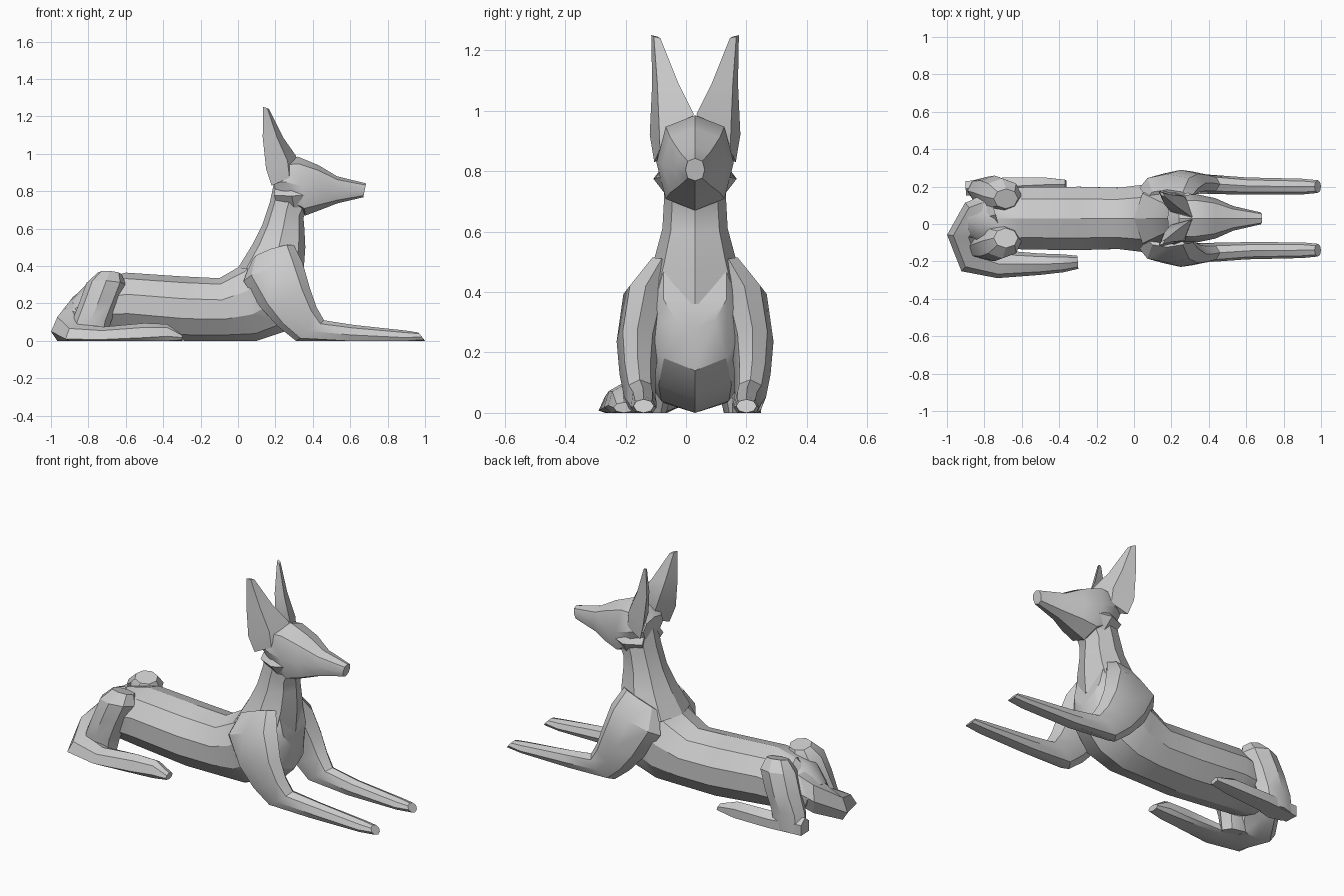
import bpy, bmesh, math
from mathutils import Vector

old = bpy.data.objects.get("Cube")
if old:
    bpy.data.objects.remove(old)

MID = 0.03  # centre line of the animal in y

stone = bpy.data.materials.new("pale_grey")
stone.use_nodes = True
GREY = (0.6, 0.6, 0.6, 1)
stone.diffuse_color = GREY
stone.node_tree.nodes["Principled BSDF"].inputs["Base Color"].default_value = GREY


def bulge(value, power):
    return math.copysign(abs(value) ** power, value)


def loft(name, sections, sides=8, mirror=False, power=1):
    """Skin rings; each section is (point a, point b, half width)."""
    secs = [(Vector(a), Vector(b), w) for a, b, w in sections]
    if mirror:
        for a, b, w in secs:
            a.y, b.y = 2 * MID - a.y, 2 * MID - b.y
    mids = [(a + b) / 2 for a, b, w in secs]
    bm = bmesh.new()
    rings = []
    for i, (a, b, w) in enumerate(secs):
        along = mids[min(i + 1, len(mids) - 1)] - mids[max(i - 1, 0)]
        u = (a - b) / 2
        v = along.cross(u).normalized() * w
        ring = []
        for k in range(sides):
            t = math.tau * k / sides
            p = mids[i] + u * bulge(math.cos(t), power) + v * bulge(math.sin(t), power)
            p.z = max(p.z, 0)
            ring.append(bm.verts.new(p))
        rings.append(ring)
    for r, s in zip(rings, rings[1:]):
        for k in range(sides):
            j = (k + 1) % sides
            bm.faces.new((r[k], r[j], s[j], s[k]))
    bm.faces.new(rings[0])
    bm.faces.new(rings[-1])
    bmesh.ops.recalc_face_normals(bm, faces=bm.faces)
    mesh = bpy.data.meshes.new(name)
    bm.to_mesh(mesh)
    bm.free()
    mesh.materials.append(stone)
    obj = bpy.data.objects.new(name, mesh)
    bpy.context.collection.objects.link(obj)
    bpy.ops.object.select_all(action="DESELECT")
    obj.select_set(True)
    bpy.context.view_layer.objects.active = obj
    bpy.ops.object.shade_smooth_by_angle(angle=math.radians(32))
    return obj


def side(x1, z1, x2, z2, w, y=MID):
    """Section lying in the side plane at depth y."""
    return ((x1, y, z1), (x2, y, z2), w)


# Trunk from rump to chest
loft("body", [
    side(-.89, .22, -.84, .08, .1),
    side(-.8, .315, -.76, .05, .155),
    side(-.6, .365, -.58, .03, .175),
    side(-.3, .345, -.28, 0, .178),
    side(-.1, .335, -.06, 0, .172),
    side(.03, .41, .1, 0, .19),
    side(.1, .5, .25, .05, .205),
    side(.2, .57, .34, .14, .175),
    side(.3, .56, .365, .28, .11)], sides=10)

# Neck
loft("neck", [
    side(.0, .39, .35, .36, .18),
    side(.08, .52, .36, .5, .135),
    side(.13, .62, .355, .6, .108),
    side(.17, .74, .35, .66, .103),
    side(.2, .88, .38, .72, .1)], power=.85)

# Skull and tapering muzzle
loft("head", [
    side(.18, .91, .2, .79, .09),
    side(.24, .97, .27, .73, .125),
    side(.32, .985, .36, .67, .128),
    side(.43, .94, .44, .7, .108),
    side(.53, .88, .53, .735, .066),
    side(.685, .842, .67, .768, .032)], power=.8)

# Paired parts
for label, flip in (("left", False), ("right", True)):
    loft(label + "_ear", [
        ((.18, .165, .83), (.33, .06, .9), .04),
        ((.15, .18, .92), (.31, .035, .99), .055),
        ((.132, .172, 1.09), (.24, .085, 1.09), .034),
        ((.135, .175, 1.25), (.165, .145, 1.24), .009)], sides=4, mirror=flip)

    loft(label + "_cheek", [
        side(.2, .83, .21, .73, .04, .09),
        side(.28, .84, .3, .71, .05, .118),
        side(.42, .83, .42, .74, .02, .1)], sides=4, mirror=flip)

    loft(label + "_foreleg", [
        side(.3, .51, .07, .43, .05, .14),
        side(.345, .42, .03, .32, .078, .193),
        side(.385, .28, .12, .18, .07, .22),
        side(.42, .18, .21, .08, .06, .22),
        side(.46, .11, .31, 0, .052, .213),
        side(.62, .085, .58, -.02, .046, .203),
        side(.9, .055, .9, -.02, .042, .2),
        side(.965, .045, 1, 0, .034, .2)], mirror=flip)

    loft(label + "_haunch", [
        side(-.75, .365, -.62, .355, .055, .135),
        side(-.81, .31, -.6, .3, .095, .15),
        side(-.85, .2, -.64, .2, .095, .165),
        side(-.89, .1, -.68, .1, .075, .178),
        side(-.9, .0, -.7, .0, .062, .187)], mirror=flip)

# Hind foot resting along the flank
loft("left_hind_foot", [
    side(-.9, .09, -.9, -.03, .045, .19),
    side(-.7, .08, -.7, -.04, .055, .2),
    side(-.48, .08, -.48, -.04, .045, .21),
    side(-.37, .04, -.36, 0, .03, .21)], sides=6)

# Tail curling round onto the right flank
path = [(-.74, .05, .345, .1, .12), (-.83, .025, .27, .04, .115),
        (-.885, -.07, .16, -.06, .115), (-.85, -.17, .09, -.07, .11),
        (-.72, -.215, .075, -.06, .075), (-.5, -.215, .095, -.06, .057),
        (-.38, -.21, .09, -.04, .048), (-.3, -.205, .035, 0, .035)]
loft("tail", [((x, y, top), (x, y, low), w) for x, y, top, low, w in path])
